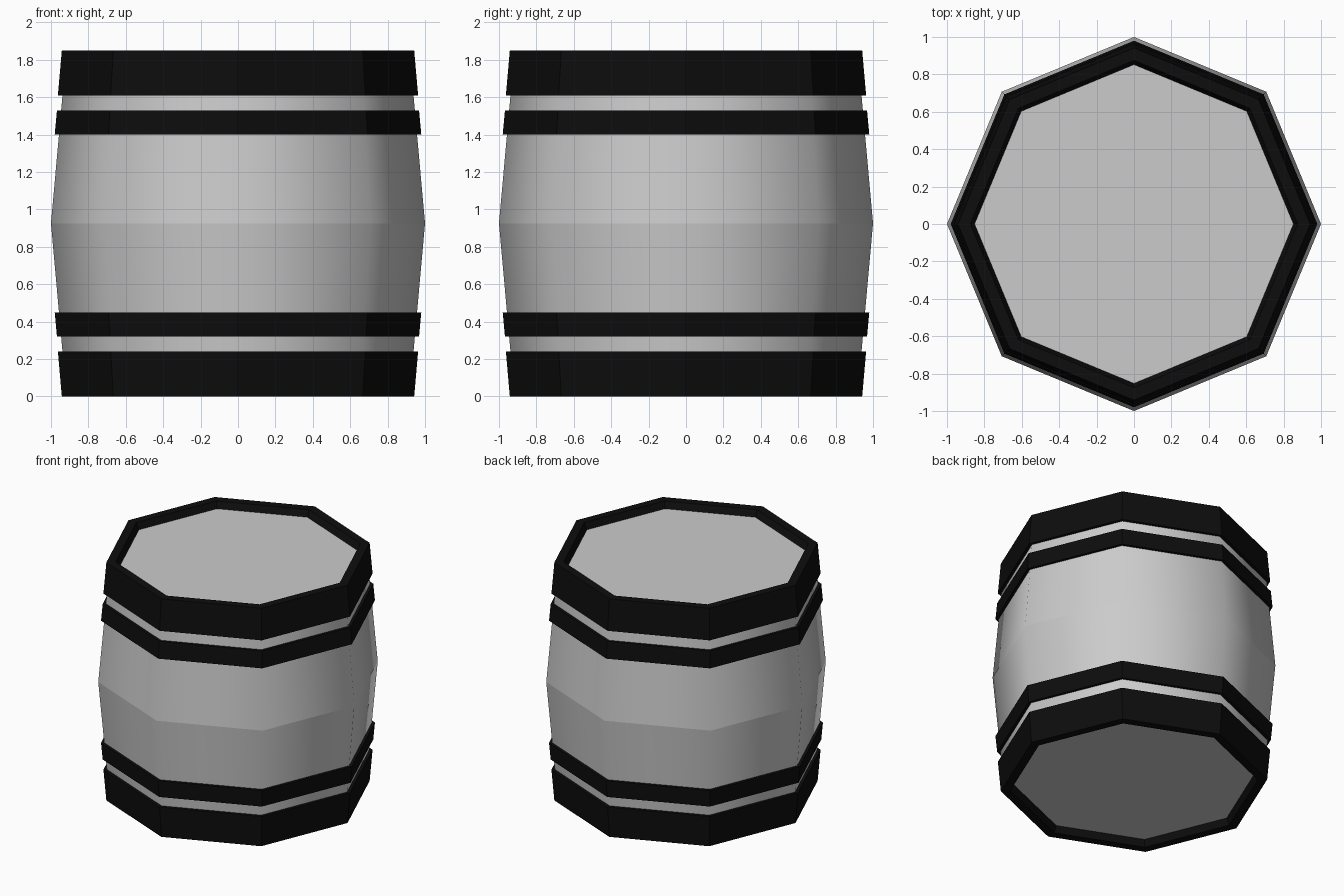
import bpy, bmesh, math

if "Cube" in bpy.data.objects:
    bpy.data.objects.remove(bpy.data.objects["Cube"])

SIDES = 8
H = 1.85
MID = H / 2

black = bpy.data.materials.new("black_iron")
black.diffuse_color = (0.004, 0.004, 0.004, 1)
black.use_nodes = True
black.node_tree.nodes["Principled BSDF"].inputs["Base Color"].default_value = black.diffuse_color


def body_r(z):
    """Radius of the bulging barrel wall at height z."""
    return 1.0 - 0.09 * abs(z - MID)


def lathe(name, profile, closed=False, smooth=False, mat=None):
    """Sweep an (r, z) profile around z with eight sides."""
    bm = bmesh.new()
    rings = []
    for i in range(SIDES):
        a = 2 * math.pi * i / SIDES
        rings.append([bm.verts.new((r * math.cos(a), r * math.sin(a), z))
                      for r, z in profile])
    n = len(profile)
    for i in range(SIDES):
        a, b = rings[i], rings[(i + 1) % SIDES]
        for j in range(n if closed else n - 1):
            k = (j + 1) % n
            f = bm.faces.new((a[j], b[j], b[k], a[k]))
            f.smooth = smooth
    if closed:
        bmesh.ops.recalc_face_normals(bm, faces=bm.faces)
    return finish(name, bm, mat)


def disc(name, r, z, up):
    """Flat octagonal barrel end."""
    bm = bmesh.new()
    vs = [bm.verts.new((r * math.cos(2 * math.pi * i / SIDES),
                        r * math.sin(2 * math.pi * i / SIDES), z))
          for i in range(SIDES)]
    bm.faces.new(vs if up else vs[::-1])
    return finish(name, bm, None)


def finish(name, bm, mat):
    me = bpy.data.meshes.new(name)
    bm.to_mesh(me)
    bm.free()
    ob = bpy.data.objects.new(name, me)
    bpy.context.collection.objects.link(ob)
    if mat:
        me.materials.append(mat)
    return ob


# Barrel walls: two separately smoothed halves give the crease at the waist
lathe("lower_wall", [(body_r(0.05), 0.05), (1.0, MID)], smooth=True)
lathe("upper_wall", [(1.0, MID), (body_r(H - 0.05), H - 0.05)], smooth=True)

for label, flip in (("top", False), ("bottom", True)):
    fz = (lambda z: H - z) if flip else (lambda z: z)

    # Recessed end board
    disc(label + "_lid", 0.86, fz(H - 0.05), not flip)

    # End hoop that wraps over the rim with a bevelled inner lip
    hoop = [(body_r(1.61) - 0.01, 1.61), (0.963, 1.61), (0.942, H),
            (0.875, H), (0.85, H - 0.055)]
    lathe(label + "_end_hoop", [(r, fz(z)) for r, z in hoop],
          closed=True, mat=black)

    # Narrow hoop
    band = [(body_r(1.40) - 0.01, 1.40), (0.98, 1.40),
            (0.968, 1.53), (body_r(1.53) - 0.01, 1.53)]
    lathe(label + "_narrow_hoop", [(r, fz(z)) for r, z in band],
          closed=True, mat=black)
